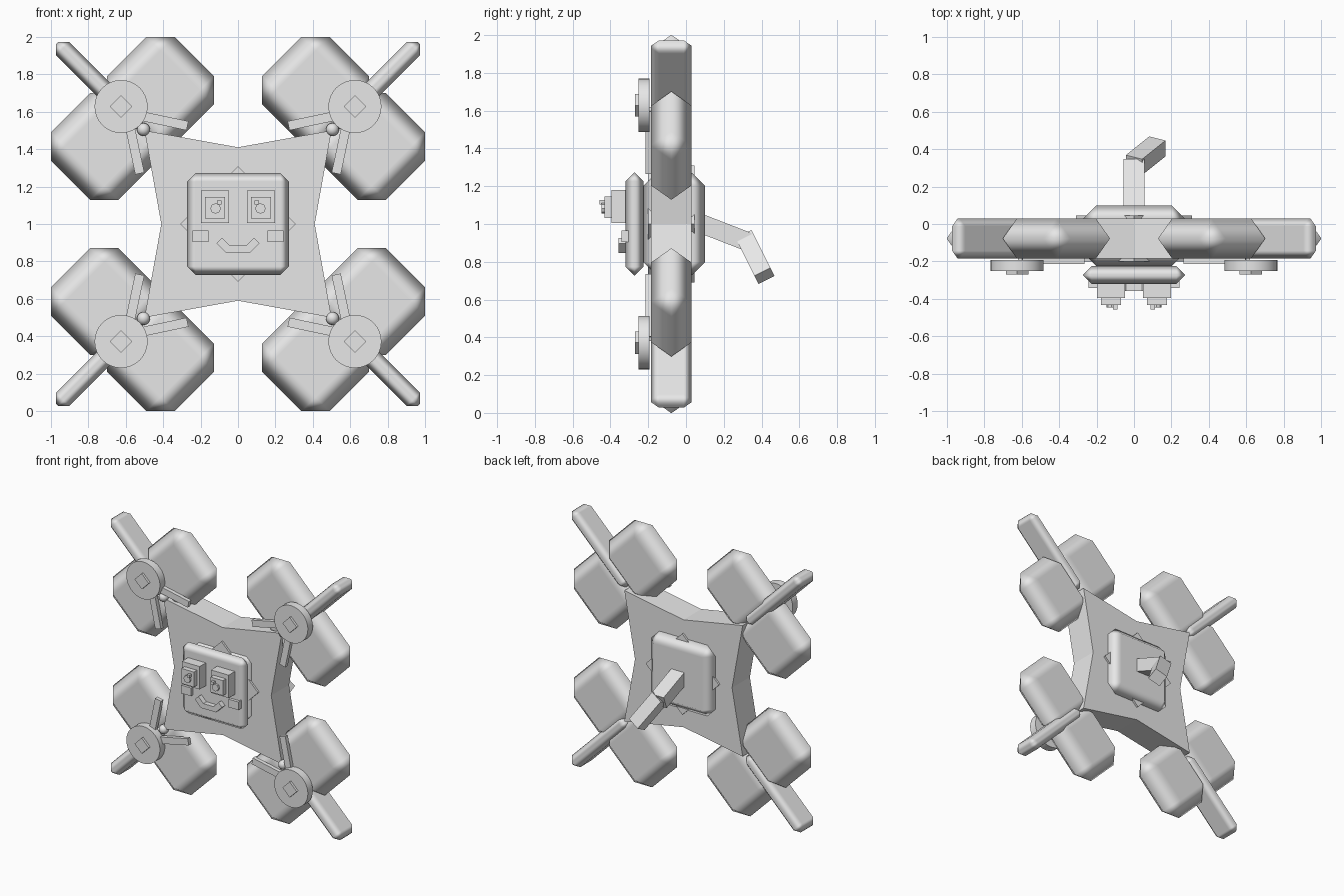
import bpy, bmesh, math
from mathutils import Matrix, Vector

cube = bpy.data.objects.get("Cube")
if cube:
    bpy.data.objects.remove(cube, do_unlink=True)

grey = bpy.data.materials.new("plain_grey")
grey.use_nodes = True
tone = (0.8, 0.8, 0.8, 1)
grey.diffuse_color = tone
grey.node_tree.nodes["Principled BSDF"].inputs["Base Color"].default_value = tone

MID = 1.0                       # height of the model's centre
FRONT, BACK = -0.185, 0.03      # depth range of the flat body


def finish(name, bm, matrix=Matrix(), bevel=0, smooth=False):
    bmesh.ops.recalc_face_normals(bm, faces=bm.faces)
    mesh = bpy.data.meshes.new(name)
    bm.to_mesh(mesh)
    bm.free()
    mesh.materials.append(grey)
    ob = bpy.data.objects.new(name, mesh)
    bpy.context.collection.objects.link(ob)
    ob.matrix_world = matrix
    if smooth:
        mesh.shade_smooth()
        mesh.set_sharp_from_angle(angle=math.radians(40))
    if bevel:
        mesh.shade_smooth()
        mod = ob.modifiers.new("Bevel", 'BEVEL')
        mod.width = bevel
        mod.segments = 1
        mod.harden_normals = True
    return ob


def box(name, x, z, w, h, y0, y1, turn=0, bevel=0):
    """Block facing the front, turned in the front plane."""
    bm = bmesh.new()
    bmesh.ops.create_cube(bm, size=1)
    bmesh.ops.scale(bm, vec=(w, y1 - y0, h), verts=bm.verts)
    m = Matrix.Translation((x, (y0 + y1) / 2, z)) @ Matrix.Rotation(math.radians(turn), 4, 'Y')
    return finish(name, bm, m, bevel)


def beam(name, a, b, width, depth, side=(0, 1, 0), bevel=0):
    """Bar from a to b; depth runs along the side direction."""
    a, b = Vector(a), Vector(b)
    x = (b - a).normalized()
    z = x.cross(Vector(side)).normalized()
    y = z.cross(x)
    bm = bmesh.new()
    bmesh.ops.create_cube(bm, size=1)
    bmesh.ops.scale(bm, vec=((b - a).length, depth, width), verts=bm.verts)
    m = Matrix.Translation((a + b) / 2) @ Matrix((x, y, z)).transposed().to_4x4()
    return finish(name, bm, m, bevel)


def disc(name, x, z, r, y0, y1, sides=32):
    bm = bmesh.new()
    bmesh.ops.create_cone(bm, cap_ends=True, segments=sides, radius1=r, radius2=r, depth=y1 - y0)
    m = Matrix.Translation((x, (y0 + y1) / 2, z)) @ Matrix.Rotation(math.pi / 2, 4, 'X')
    return finish(name, bm, m, smooth=sides > 8)


# Four-pointed body plate
bm = bmesh.new()
star = [(0.41, 0), (0.5, 0.5), (0, 0.41), (-0.5, 0.5),
        (-0.41, 0), (-0.5, -0.5), (0, -0.41), (0.5, -0.5)]
face = bm.faces.new([bm.verts.new((x, FRONT, z + MID)) for x, z in star])
push = bmesh.ops.extrude_face_region(bm, geom=[face])
bmesh.ops.translate(bm, vec=(0, BACK - FRONT, 0),
                    verts=[v for v in push["geom"] if isinstance(v, bmesh.types.BMVert)])
finish("star_body", bm)

# Central hub and face plate
box("hub", 0, MID, 0.54, 0.54, -0.225, 0.1, bevel=0.068)
box("hub_diamond", 0, MID, 0.438, 0.438, -0.2, 0.045, turn=45)
box("face_plate", 0, MID, 0.545, 0.545, -0.32, -0.225, bevel=0.046)

# Corner groups
for sx, side in ((1, "left"), (-1, "right")):
    for sz, level in ((1, "upper"), (-1, "lower")):
        tag = f"{level}_{side}"

        def at(x, z, y):
            return (sx * x, y, MID + sz * z)

        mid_y = (FRONT + BACK) / 2
        for i, (x, z) in enumerate(((0.415, 0.715), (0.715, 0.415))):
            box(f"{tag}_lobe_{i + 1}", sx * x, MID + sz * z, 0.51, 0.51,
                FRONT, BACK, turn=45, bevel=0.106)
        beam(f"{tag}_blade", at(0.51, 0.51, mid_y), at(0.967, 0.967, mid_y),
             0.1, BACK - FRONT, bevel=0.042)
        for i, (p, q) in enumerate((((0.27, 0.525), (0.6, 0.595)),
                                    ((0.525, 0.27), (0.595, 0.6)))):
            beam(f"{tag}_strut_{i + 1}", at(*p, -0.2), at(*q, -0.2), 0.05, 0.03)
        disc(f"{tag}_disc", sx * 0.625, MID + sz * 0.628, 0.142, -0.252, -0.192)
        box(f"{tag}_disc_stud", sx * 0.625, MID + sz * 0.628, 0.085, 0.085,
            -0.27, -0.2, turn=45)
        bm = bmesh.new()
        bmesh.ops.create_uvsphere(bm, u_segments=12, v_segments=8, radius=0.035)
        finish(f"{tag}_joint", bm, Matrix.Translation(at(0.505, 0.505, -0.175)), smooth=True)

    # Eyes and cheeks
    box(f"{side}_eye_socket", sx * 0.123, 1.092, 0.15, 0.175, -0.395, -0.31)
    box(f"{side}_eye", sx * 0.123, 1.088, 0.105, 0.115, -0.432, -0.39)
    disc(f"{side}_pupil", sx * 0.12, 1.083, 0.028, -0.447, -0.43, sides=8)
    box(f"{side}_eye_glint", sx * 0.1, 1.115, 0.022, 0.022, -0.457, -0.43)
    box(f"{side}_cheek", sx * 0.2, 0.935, 0.085, 0.062, -0.342, -0.3)
    beam(f"{side}_mouth_corner", (sx * 0.048, -0.335, 0.86), (sx * 0.1, -0.335, 0.912),
         0.042, 0.045)

box("mouth", 0, 0.865, 0.12, 0.038, -0.358, -0.31)

# Bent tail
beam("tail_base", (0, 0.06, 1.01), (0, 0.33, 0.905), 0.1, 0.11, side=(1, 0, 0))
beam("tail_tip", (0, 0.315, 0.925), (0.125, 0.415, 0.725), 0.095, 0.1, side=(1, 0, 0))
